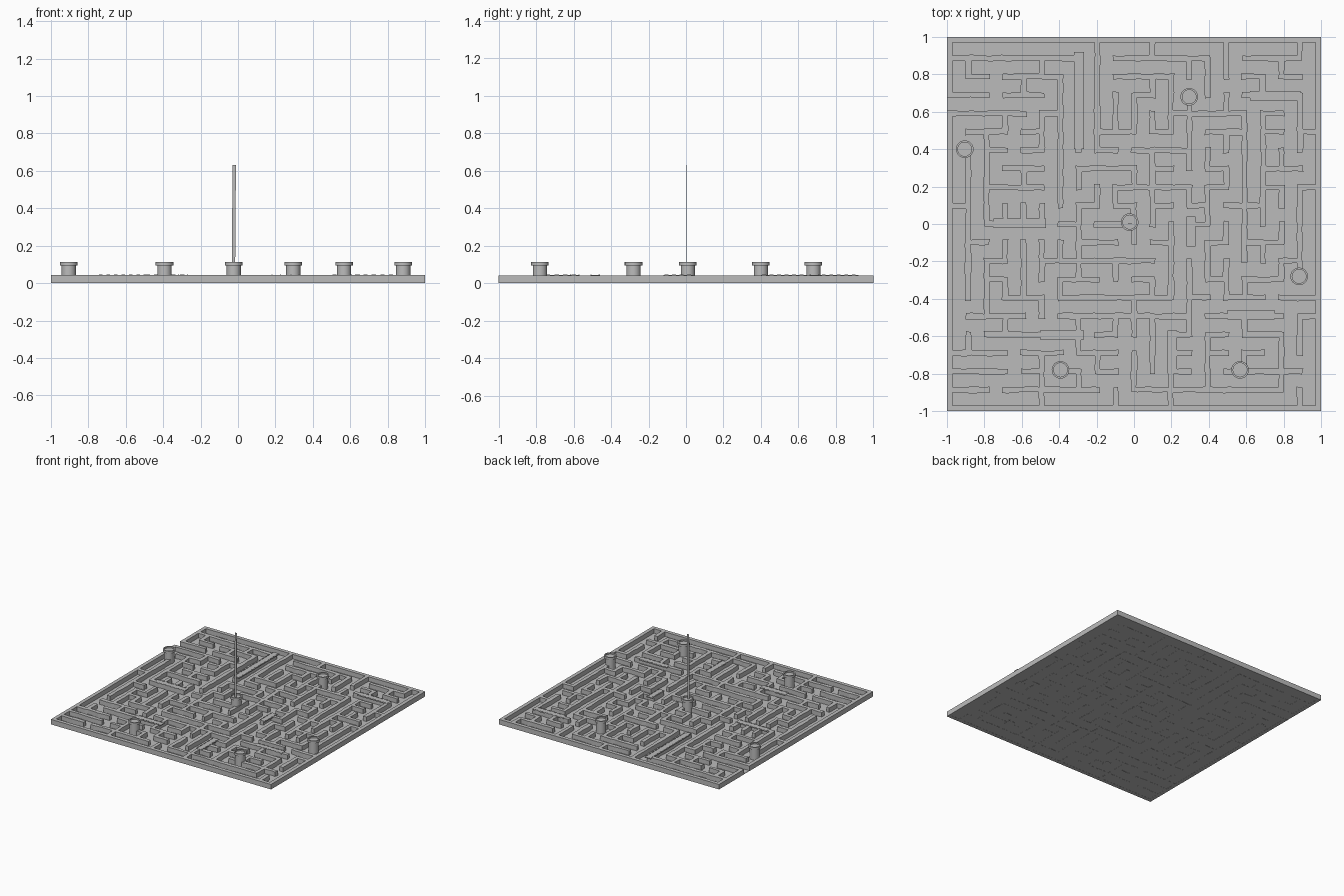
import bpy, bmesh, math, random
from mathutils import Matrix

if "Cube" in bpy.data.objects:
    bpy.data.objects.remove(bpy.data.objects["Cube"])

random.seed(12)
N = 20                    # cells per side
P, HALF = 0.0985, 0.016   # wall spacing, half wall thickness
WALL_TOP = 0.042

stone = bpy.data.materials.new("stone_grey")
stone.diffuse_color = (0.5, 0.5, 0.5, 1)
stone.use_nodes = True
stone.node_tree.nodes["Principled BSDF"].inputs["Base Color"].default_value = stone.diffuse_color


def finish(bm, name):
    mesh = bpy.data.meshes.new(name)
    bmesh.ops.recalc_face_normals(bm, faces=bm.faces)
    bm.to_mesh(mesh)
    bm.free()
    mesh.materials.append(stone)
    ob = bpy.data.objects.new(name, mesh)
    bpy.context.collection.objects.link(ob)
    return ob


def box(bm, x0, x1, y0, y1, z0, z1):
    m = Matrix.Translation(((x0 + x1) / 2, (y0 + y1) / 2, (z0 + z1) / 2))
    m = m @ Matrix.Diagonal((x1 - x0, y1 - y0, z1 - z0, 1))
    return bmesh.ops.create_cube(bm, size=1, matrix=m)["verts"]


# main wall runs in grid steps: start x, y, then x, y, x ... turns in alternation
runs = [(0, 19, 7), (8, 20, 8, 15, 10, 17, 11), (9, 18, 12, 15), (9, 19, 14),
        (13, 19, 13, 18), (3, 18, 6, 14), (3, 17, 5), (0, 17, 2), (0, 16, 2),
        (13, 17, 13, 13), (1, 13, 1, 7), (2, 13, 2, 11), (2, 8, 2, 5, 4),
        (2, 4, 5), (0, 3, 2), (0, 2, 3), (0, 1, 2), (3, 1, 5), (5, 2, 5, 0),
        (10, 1, 15), (13, 1, 18, 4), (19, 17, 19, 15), (19, 12, 19, 7),
        (16, 14, 16, 8), (6, 6, 12), (9, 5, 12), (9, 12, 13), (15, 20, 15, 18),
        (16, 19, 19), (7, 7, 7, 8, 10)]
border = [(0, 0, N, N), (0, 0, 0, N, N)]
# raised walkways: x0, x1, y0, y1
walkways = [(-0.322, -0.268, 0.40, 0.92), (0.62, 0.89, 0.66, 0.712),
            (-0.75, -0.47, -0.022, 0.03), (0.28, 0.33, -0.12, 0.04),
            (0.50, 0.75, -0.51, -0.46), (-0.50, -0.27, -0.62, -0.568),
            (0.178, 0.23, -0.80, -0.57)]

# collect wall pieces between neighbouring grid nodes, joined like a tree
walls = set()
group = {(i, j): (i, j) for i in range(N + 1) for j in range(N + 1)}


def root(n):
    while group[n] != n:
        n = group[n]
    return n


def add_wall(a, b):
    walls.add((min(a, b), max(a, b)))
    group[root(a)] = root(b)


def add_run(run):
    pos = list(run[:2])
    for k, target in enumerate(run[2:]):
        axis = k % 2
        while pos[axis] != target:
            a = tuple(pos)
            pos[axis] += 1 if target > pos[axis] else -1
            add_wall(a, tuple(pos))


def node(v):
    return round(v / P + N / 2)


for run in border + runs:
    add_run(run)
for x0, x1, y0, y1 in walkways:
    if x1 - x0 > y1 - y0:
        j = node((y0 + y1) / 2)
        add_run((node(x0), j, node(x1)))
    else:
        i = node((x0 + x1) / 2)
        add_run((i, node(y0), i, node(y1)))

# fill the remaining maze so every node joins the walls without new loops
spare = [(n, (n[0] + dx, n[1] + dy)) for n in group for dx, dy in ((1, 0), (0, 1))
         if n[0] + dx <= N and n[1] + dy <= N]
random.shuffle(spare)
for a, b in spare:
    if root(a) != root(b):
        add_wall(a, b)
walls.discard(((0, 16), (0, 17)))      # entrance in the left border

# maze walls: node squares and the links between them, extruded as one mesh
bm = bmesh.new()
corners = {}
for (i, j) in group:
    wob = 0.004 if 0 < i < N and 0 < j < N else 0.0
    for sx in (-1, 1):
        for sy in (-1, 1):
            corners[i, j, sx, sy] = bm.verts.new(
                ((i - N / 2) * P + sx * HALF * 0.95 + random.uniform(-wob, wob),
                 (j - N / 2) * P + sy * HALF * 0.95 + random.uniform(-wob, wob), 0.001))
for (i, j) in group:
    bm.faces.new([corners[i, j, sx, sy] for sx, sy in ((-1, -1), (1, -1), (1, 1), (-1, 1))])
for (a, b) in walls:
    if a[1] == b[1]:
        keys = [(*a, 1, -1), (*b, -1, -1), (*b, -1, 1), (*a, 1, 1)]
    else:
        keys = [(*a, -1, 1), (*a, 1, 1), (*b, 1, -1), (*b, -1, -1)]
    bm.faces.new([corners[k] for k in keys])
ext = bmesh.ops.extrude_face_region(bm, geom=bm.faces[:], use_keep_orig=True)
for v in ext["geom"]:
    if isinstance(v, bmesh.types.BMVert):
        v.co.z = WALL_TOP
finish(bm, "maze_walls")

# floor
bm = bmesh.new()
box(bm, -1, 1, -1, 1, 0.002, 0.005)
finish(bm, "floor")

# walkways with small blocks along both long edges
for x0, x1, y0, y1 in walkways:
    bm = bmesh.new()
    box(bm, x0, x1, y0, y1, 0.036, 0.0435)
    along_x = x1 - x0 > y1 - y0
    start, end = (x0, x1) if along_x else (y0, y1)
    count = int((end - start) / 0.04)
    step = (end - start) / count
    for k in range(count):
        s = start + k * step + 0.006
        e = s + step * 0.5
        for side in (0, 1):
            if along_x:
                w = (y0, y0 + 0.006) if side == 0 else (y1 - 0.006, y1)
                box(bm, s, e, *w, 0.040, 0.047)
            else:
                w = (x0, x0 + 0.006) if side == 0 else (x1 - 0.006, x1)
                box(bm, *w, s, e, 0.040, 0.047)
    finish(bm, "walkway")

# round towers: lathed profile with an overhanging rim and a sunken top
profile = [(0.038, 0.0), (0.038, 0.094), (0.047, 0.094), (0.047, 0.113),
           (0.037, 0.113), (0.037, 0.102)]
SIDES = 24
for x, y in [(-0.905, 0.40), (0.295, 0.68), (-0.023, 0.01),
             (0.883, -0.28), (-0.393, -0.78), (0.567, -0.78)]:
    bm = bmesh.new()
    rings = [[bm.verts.new((x + r * math.cos(2 * math.pi * k / SIDES),
                            y + r * math.sin(2 * math.pi * k / SIDES), z))
              for k in range(SIDES)] for r, z in profile]
    for lo, hi in zip(rings, rings[1:]):
        for k in range(SIDES):
            n = (k + 1) % SIDES
            bm.faces.new((lo[k], lo[n], hi[n], hi[k]))
    bm.faces.new(rings[0])
    bm.faces.new(rings[-1])
    tower = finish(bm, "tower")
    bpy.context.view_layer.objects.active = tower
    tower.select_set(True)
    bpy.ops.object.shade_smooth_by_angle(angle=math.radians(35))
    tower.select_set(False)

# tall thin marker blade on the middle tower, leaning slightly
bm = bmesh.new()
for v in box(bm, -0.033, -0.015, 0.0, 0.003, 0.10, 0.632):
    if v.co.z > 0.3:
        v.co.x += 0.004
finish(bm, "marker_blade")
